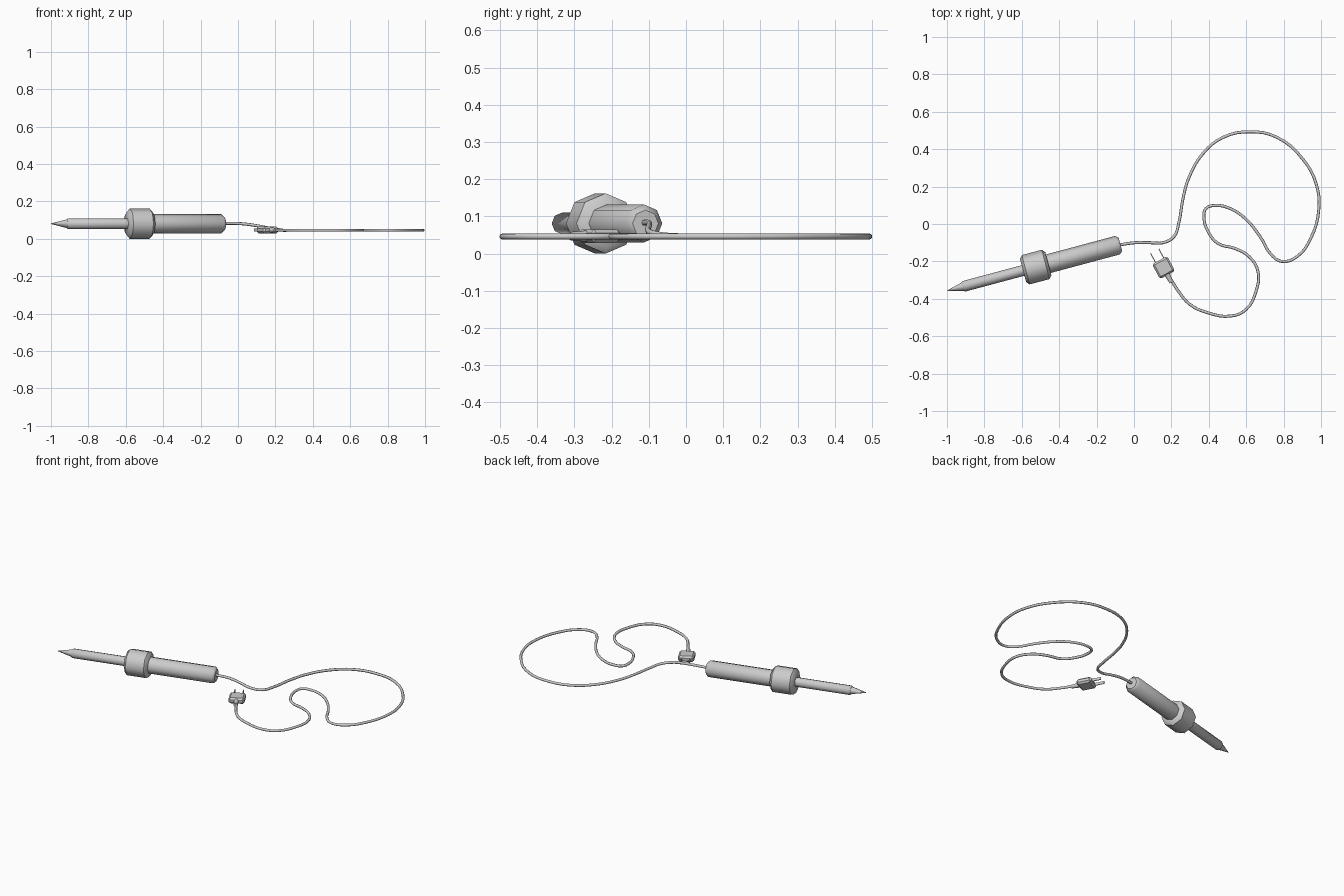
import bpy, bmesh, math
from mathutils import Matrix, Vector

if "Cube" in bpy.data.objects:
    bpy.data.objects.remove(bpy.data.objects["Cube"])

TILT = math.radians(15)
IRON = Matrix.Translation((-0.998, -0.357, 0.081)) @ Matrix.Rotation(TILT, 4, 'Z')


def finish(bm, name, matrix, smooth=None):
    bmesh.ops.recalc_face_normals(bm, faces=bm.faces)
    mesh = bpy.data.meshes.new(name)
    bm.to_mesh(mesh)
    bm.free()
    obj = bpy.data.objects.new(name, mesh)
    bpy.context.collection.objects.link(obj)
    obj.matrix_world = matrix
    if smooth:
        bpy.ops.object.select_all(action='DESELECT')
        obj.select_set(True)
        bpy.context.view_layer.objects.active = obj
        bpy.ops.object.shade_smooth_by_angle(angle=math.radians(smooth))
    return obj


def lathe(name, profile, matrix, sides=8, flat=1.0):
    """Closed turned part along local x; profile is (distance, radius)."""
    bm = bmesh.new()
    rings = []
    for s, r in profile:
        rings.append([bm.verts.new((s, r * math.sin(a), r * flat * math.cos(a)))
                      for a in (2 * math.pi * k / sides for k in range(sides))])
    for a, b in zip(rings, rings[1:]):
        for k in range(sides):
            j = (k + 1) % sides
            bm.faces.new((a[k], a[j], b[j], b[k]))
    bm.faces.new(rings[0])
    bm.faces.new(rings[-1])
    return finish(bm, name, matrix, 46)


def box(name, size, centre, matrix, bevel=0):
    bm = bmesh.new()
    bmesh.ops.create_cube(bm, size=1)
    bmesh.ops.scale(bm, vec=size, verts=bm.verts)
    bmesh.ops.translate(bm, vec=centre, verts=bm.verts)
    if bevel:
        bmesh.ops.bevel(bm, geom=bm.edges[:], offset=bevel, segments=1,
                        affect='EDGES', profile=0.5)
    return finish(bm, name, matrix)


# Iron body, all eight-sided
lathe("tip", [(0, 0.002), (0.085, 0.023), (0.10, 0.023)], IRON)
lathe("shaft", [(0.086, 0.024), (0.092, 0.029), (0.44, 0.029)], IRON)
lathe("collar", [(0.419, 0.064), (0.434, 0.081), (0.544, 0.081), (0.559, 0.064)], IRON)
lathe("handle", [(0.54, 0.051), (0.942, 0.051), (0.958, 0.036)], IRON)

# Power cable, lying flat after dropping from the handle
Z = 0.046
start = [(-0.09, -0.114, 0.083), (0.005, -0.10, 0.082), (0.085, -0.10, 0.073),
         (0.155, -0.10, 0.06), (0.214, -0.067, 0.05)]
path = [(.24, .008), (.262, .136), (.294, .249), (.369, .377), (.476, .463),
        (.62, .493), (.765, .463), (.904, .345), (.975, .211), (.988, .078),
        (.947, -.072), (.872, -.174), (.79, -.20), (.733, -.163), (.674, -.067),
        (.594, .03), (.513, .083), (.439, .099), (.385, .083), (.374, .035),
        (.396, -.04), (.449, -.104), (.54, -.131), (.615, -.174), (.663, -.254),
        (.652, -.361), (.599, -.457), (.519, -.492), (.39, -.473), (.299, -.43),
        (.235, -.356), (.198, -.297)]
points = start + [(x, y, Z) for x, y in path]
curve = bpy.data.curves.new("cable", 'CURVE')
curve.dimensions = '3D'
curve.bevel_depth = 0.008
curve.bevel_resolution = 2
curve.resolution_u = 4
curve.use_fill_caps = True
spline = curve.splines.new('BEZIER')
spline.bezier_points.add(len(points) - 1)
for p, co in zip(spline.bezier_points, points):
    p.co = co
    p.handle_left_type = p.handle_right_type = 'AUTO'
bpy.context.collection.objects.link(bpy.data.objects.new("cable", curve))

# Plug, pointing back towards the handle
PLUG = (Matrix.Translation((0.158, -0.233, 0.047))
        @ Matrix.Rotation(math.atan2(0.88, -0.47), 4, 'Z'))
box("plug_body", (0.09, 0.092, 0.036), (0, 0, 0), PLUG, 0.01)
lathe("plug_strain_relief", [(-0.09, 0.011), (-0.04, 0.015)], PLUG)
for side, label in ((-1, "left"), (1, "right")):
    box("plug_prong_" + label, (0.07, 0.005, 0.016), (0.065, side * 0.025, 0), PLUG)
